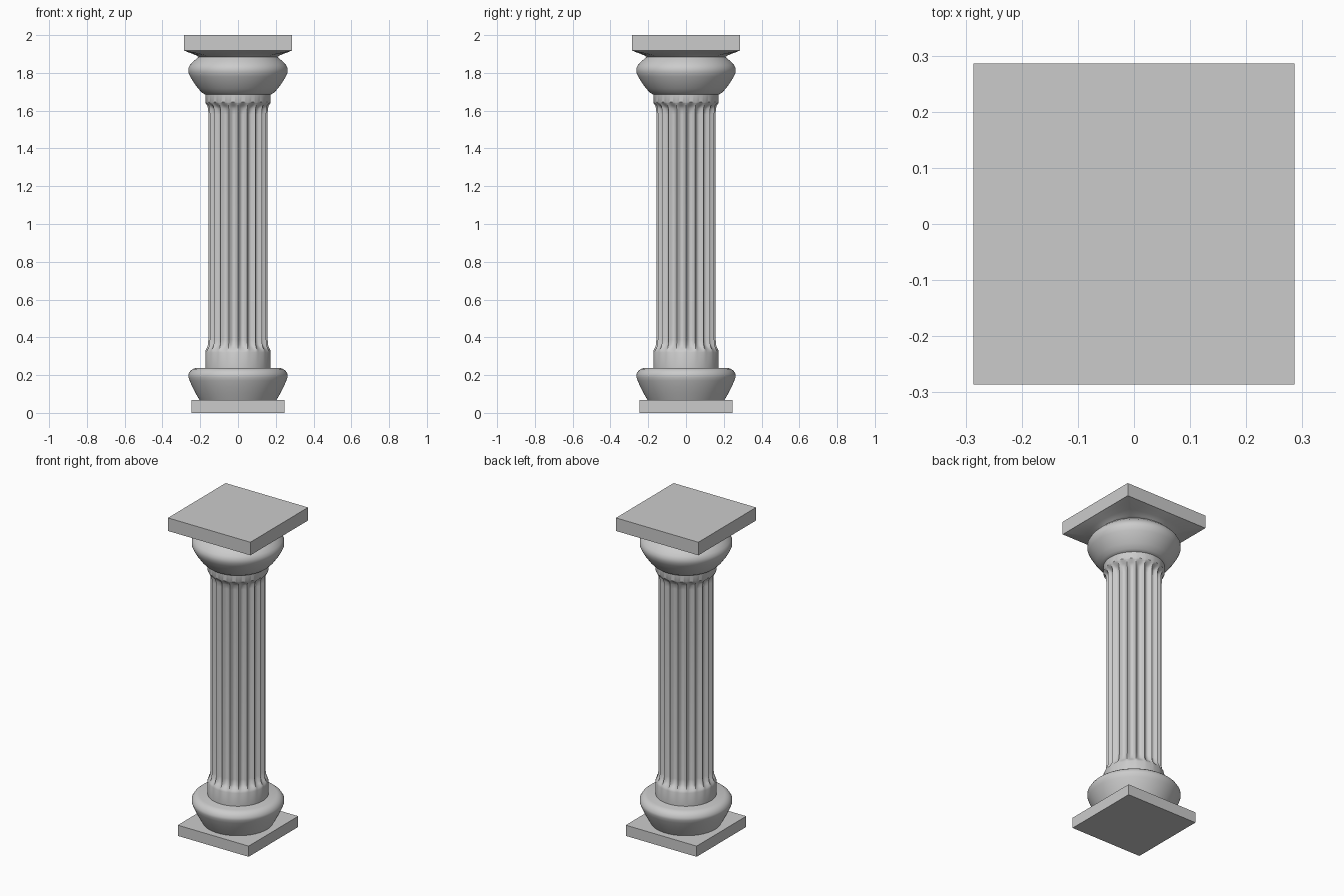
import bpy, bmesh
from math import cos, sin, pi

if "Cube" in bpy.data.objects:
    bpy.data.objects.remove(bpy.data.objects["Cube"])

SEG = 160      # points around the column
FLUTES = 20


def finish(name, bm, angle=35):
    bmesh.ops.recalc_face_normals(bm, faces=bm.faces)
    me = bpy.data.meshes.new(name)
    bm.to_mesh(me)
    bm.free()
    ob = bpy.data.objects.new(name, me)
    bpy.context.collection.objects.link(ob)
    bpy.ops.object.select_all(action='DESELECT')
    ob.select_set(True)
    bpy.context.view_layer.objects.active = ob
    bpy.ops.object.shade_smooth_by_angle(angle=angle * pi / 180)
    return ob


def loft(name, rings):
    """Skin closed rings; each ring is (z, radius as a function of angle)."""
    bm = bmesh.new()
    loops = []
    for z, rad in rings:
        loops.append([bm.verts.new((rad(a) * cos(a), rad(a) * sin(a), z))
                      for a in (2 * pi * i / SEG for i in range(SEG))])
    for lo, hi in zip(loops, loops[1:]):
        for i in range(SEG):
            j = (i + 1) % SEG
            bm.faces.new((lo[i], lo[j], hi[j], hi[i]))
    bm.faces.new(loops[0][::-1])
    bm.faces.new(loops[-1])
    return finish(name, bm)


def circle(r):
    return lambda a: r


def fluted(r, depth):
    # concave flutes separated by narrow ridges
    def rad(a):
        t = (a * FLUTES / (2 * pi)) % 1.0
        u = min(1.0, abs(t - 0.5) / 0.40)
        return r - depth * (1 - u * u) ** 0.5
    return rad


def square_blend(half, r, t):
    # t = 0 gives a circle, t = 1 gives a square
    return lambda a: r * (1 - t) + t * half / max(abs(cos(a)), abs(sin(a)))


def slab(name, half, z0, z1):
    bm = bmesh.new()
    bmesh.ops.create_cube(bm, size=1)
    for v in bm.verts:
        v.co = (v.co.x * 2 * half, v.co.y * 2 * half, z0 if v.co.z < 0 else z1)
    return finish(name, bm)


# square plinth and top slab
slab("plinth", 0.246, 0.0, 0.067)
slab("top_slab", 0.286, 1.918, 2.0)

# bulging base ring
loft("base_ring", [(z, circle(r)) for r, z in [
    (0.203, 0.067), (0.222, 0.10), (0.240, 0.135), (0.256, 0.17), (0.263, 0.19),
    (0.263, 0.205), (0.252, 0.222), (0.240, 0.232), (0.222, 0.238)]])

# fluted shaft with plain collars at both ends
loft("shaft", [
    (0.235, circle(0.173)), (0.32, circle(0.173)), (0.332, fluted(0.171, 0.004)),
    (0.345, fluted(0.164, 0.010)), (0.36, fluted(0.159, 0.016)), (0.39, fluted(0.157, 0.02)),
    (1.58, fluted(0.157, 0.02)), (1.61, fluted(0.158, 0.017)), (1.625, fluted(0.162, 0.010)),
    (1.637, fluted(0.170, 0.004)), (1.645, circle(0.173)), (1.69, circle(0.173))])

# cushion of the capital
loft("capital_cushion", [(z, circle(r)) for r, z in [
    (0.170, 1.683), (0.190, 1.695), (0.212, 1.718), (0.235, 1.75), (0.253, 1.78),
    (0.263, 1.803), (0.263, 1.825), (0.254, 1.842), (0.238, 1.86), (0.222, 1.873),
    (0.206, 1.887)]])

# flare from the round cushion to the square slab
loft("capital_flare", [
    (1.882, circle(0.206)), (1.890, square_blend(0.286, 0.206, 0.12)),
    (1.900, square_blend(0.286, 0.206, 0.40)), (1.910, square_blend(0.286, 0.206, 0.75)),
    (1.919, square_blend(0.286, 0.206, 1.0))])
